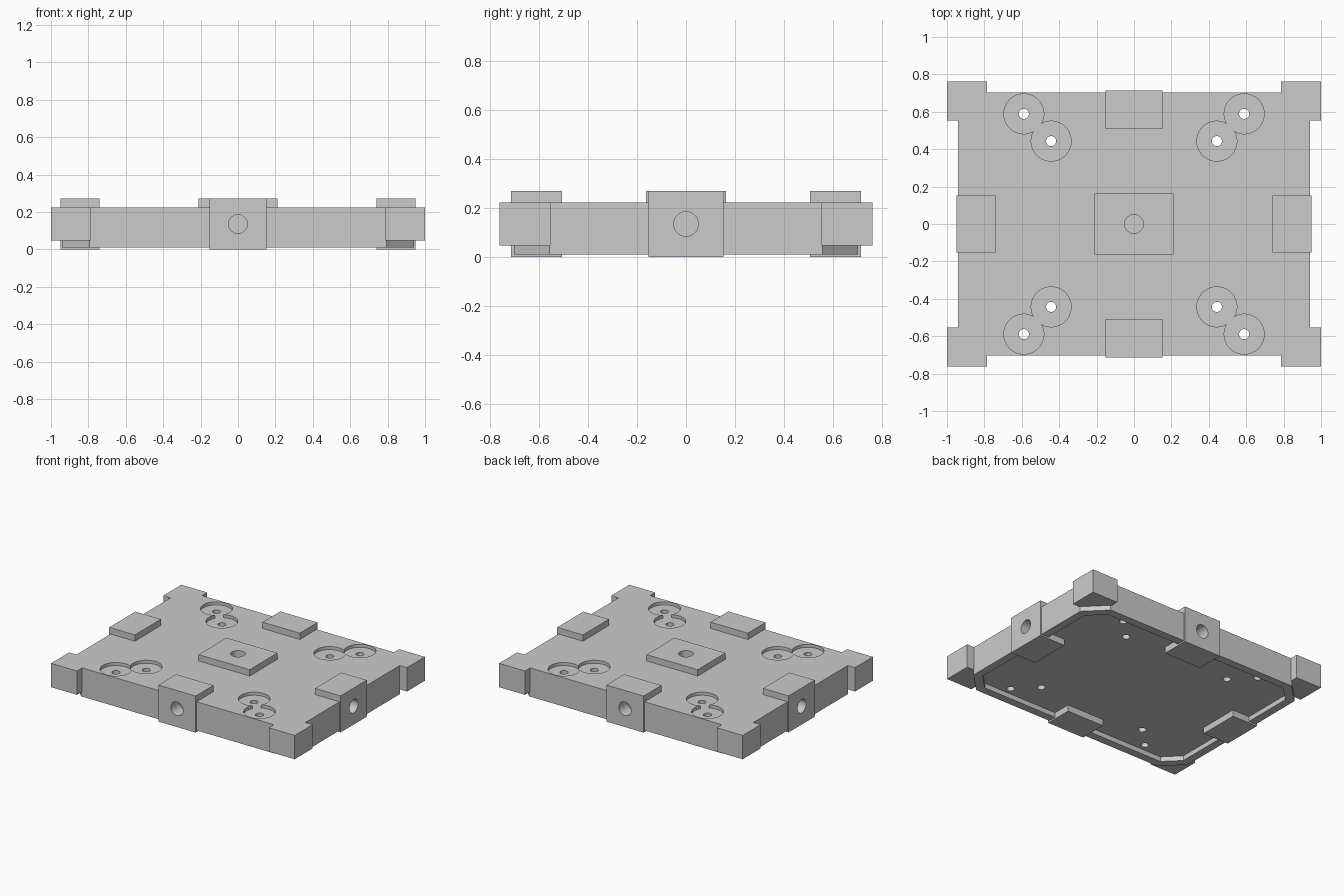
import bpy, bmesh, math
from mathutils import Matrix

cube = bpy.data.objects.get("Cube")
if cube:
    bpy.data.objects.remove(cube, do_unlink=True)

grey = bpy.data.materials.new("plain_grey")
grey.use_nodes = True
colour = (0.6, 0.6, 0.6, 1)
grey.diffuse_color = colour
grey.node_tree.nodes["Principled BSDF"].inputs["Base Color"].default_value = colour


def make(name, bm):
    bmesh.ops.recalc_face_normals(bm, faces=bm.faces)
    mesh = bpy.data.meshes.new(name)
    bm.to_mesh(mesh)
    bm.free()
    mesh.materials.append(grey)
    ob = bpy.data.objects.new(name, mesh)
    bpy.context.collection.objects.link(ob)
    return ob


def prism(name, outline, z0, z1):
    bm = bmesh.new()
    face = bm.faces.new([bm.verts.new((x, y, z0)) for x, y in outline])
    top = bmesh.ops.extrude_face_region(bm, geom=[face])["geom"]
    verts = [v for v in top if isinstance(v, bmesh.types.BMVert)]
    bmesh.ops.translate(bm, verts=verts, vec=(0, 0, z1 - z0))
    return make(name, bm)


def box(name, x0, x1, y0, y1, z0, z1):
    return prism(name, [(x0, y0), (x1, y0), (x1, y1), (x0, y1)], z0, z1)


def drill(name, centre, radius, length, axis="Z"):
    bm = bmesh.new()
    turn = {"X": Matrix.Rotation(math.pi / 2, 4, "Y"),
            "Y": Matrix.Rotation(math.pi / 2, 4, "X"), "Z": Matrix()}[axis]
    bmesh.ops.create_cone(bm, cap_ends=True, segments=48, radius1=radius, radius2=radius,
                          depth=length, matrix=Matrix.Translation(centre) @ turn)
    return make(name, bm)


def chamfered(hx, hy, cut):
    return [(hx - cut, -hy), (hx, -hy + cut), (hx, hy - cut), (hx - cut, hy),
            (cut - hx, hy), (-hx, hy - cut), (-hx, cut - hy), (cut - hx, -hy)]


def combine(target, tool, operation):
    tool.hide_render = True
    mod = target.modifiers.new(operation.lower(), "BOOLEAN")
    mod.operation, mod.solver, mod.object = operation, "EXACT", tool
    bpy.context.view_layer.update()
    graph = bpy.context.evaluated_depsgraph_get()
    mesh = bpy.data.meshes.new_from_object(target.evaluated_get(graph))
    target.modifiers.clear()
    target.data = mesh
    bpy.data.objects.remove(tool, do_unlink=True)


RIM, FLOOR, TOP, PAD_TOP = 0.011, 0.047, 0.224, 0.271
MID = PAD_TOP / 2
signs = (-1, 1)

# Main plate with chamfered lower corners
plate = prism("base_plate", chamfered(0.94, 0.703, 0.145), RIM, TOP)

# Corner blocks
for sx in signs:
    for sy in signs:
        xs = sorted((sx * 0.787, sx))
        ys = sorted((sy * 0.553, sy * 0.763))
        combine(plate, box("corner_block", *xs, *ys, FLOOR, TOP), "UNION")

# Shallow recess underneath, leaving a thin rim
combine(plate, prism("recess", chamfered(0.88, 0.643, 0.11), -0.1, FLOOR), "DIFFERENCE")

# Raised centre pad and four edge pads
combine(plate, box("centre_pad", -0.21, 0.21, -0.163, 0.163, 0.15, PAD_TOP), "UNION")
for s in signs:
    xs = sorted((s * 0.74, s * 0.95))
    ys = sorted((s * 0.507, s * 0.715))
    combine(plate, box("side_pad", *xs, -0.153, 0.153, 0, PAD_TOP), "UNION")
    combine(plate, box("end_pad", -0.153, 0.153, *ys, 0, PAD_TOP), "UNION")

# Blind holes in the pads
combine(plate, drill("centre_hole", (0, 0, PAD_TOP), 0.05, 0.1), "DIFFERENCE")
for s in signs:
    combine(plate, drill("side_hole", (s * 0.95, 0, MID), 0.05, 0.2, "X"), "DIFFERENCE")
    combine(plate, drill("end_hole", (0, s * 0.715, MID), 0.05, 0.2, "Y"), "DIFFERENCE")

# Counterbored screw holes in diagonal pairs
for sx in signs:
    for sy in signs:
        for d in (0.443, 0.589):
            combine(plate, drill("counterbore", (sx * d, sy * d, TOP), 0.107, 0.046), "DIFFERENCE")
            combine(plate, drill("screw_hole", (sx * d, sy * d, 0.15), 0.027, 0.4), "DIFFERENCE")

bpy.ops.object.select_all(action="DESELECT")
plate.select_set(True)
bpy.context.view_layer.objects.active = plate
bpy.ops.object.shade_smooth_by_angle(angle=math.radians(30))
